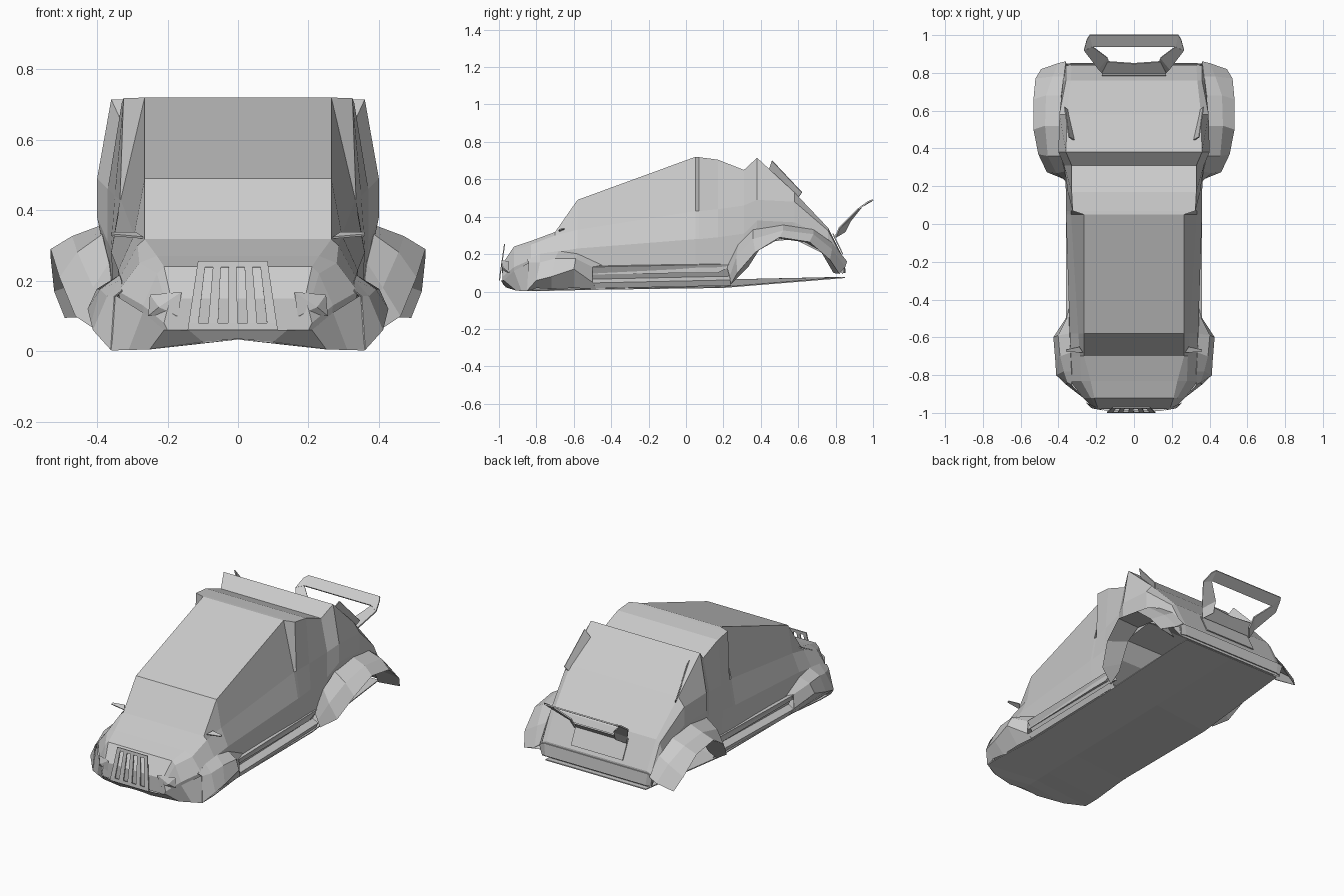
import bpy
import bmesh
from mathutils import Vector

default_cube = bpy.data.objects.get("Cube")
if default_cube:
    bpy.data.objects.remove(default_cube, do_unlink=True)

# Single plain paint colour
grey_paint = bpy.data.materials.new("plain_grey")
grey_paint.use_nodes = True
grey_colour = (0.6, 0.6, 0.6, 1)
grey_paint.diffuse_color = grey_colour
grey_paint.node_tree.nodes["Principled BSDF"].inputs["Base Color"].default_value = grey_colour


def finish(name, mesh_builder, mirrored=True, thickness=0.0):
    """Turn a bmesh into a flat shaded object with optional mirror and thickness."""
    bmesh.ops.recalc_face_normals(mesh_builder, faces=mesh_builder.faces)
    mesh = bpy.data.meshes.new(name)
    mesh_builder.to_mesh(mesh)
    mesh_builder.free()
    mesh.materials.append(grey_paint)
    part = bpy.data.objects.new(name, mesh)
    bpy.context.collection.objects.link(part)
    if thickness:
        solid = part.modifiers.new("thickness", "SOLIDIFY")
        solid.thickness = thickness
        solid.offset = 0
    if mirrored:
        mirror = part.modifiers.new("mirror", "MIRROR")
        mirror.use_clip = True
    return part


def skin(name, rows, mirrored=True, thickness=0.0, caps=False, holes=()):
    """Join rows of points with quads; holes lists the (row, column) cells left open."""
    builder = bmesh.new()
    grid = [[builder.verts.new(point) for point in row] for row in rows]
    for r, (row, following) in enumerate(zip(grid, grid[1:])):
        for c in range(len(row) - 1):
            if (r, c) not in holes:
                builder.faces.new((row[c], row[c + 1], following[c + 1], following[c]))
    if caps:
        builder.faces.new(grid[0])
        builder.faces.new(grid[-1])
    return finish(name, builder, mirrored, thickness)


def panel(name, points, mirrored=True, thickness=0.006):
    """Make one flat polygon."""
    builder = bmesh.new()
    builder.faces.new([builder.verts.new(point) for point in points])
    return finish(name, builder, mirrored, thickness)


def body_section(y, *outline):
    """Half section: roof centre, roof edge, belt, side, sill and underside centre."""
    roof_height = outline[0][1]
    sill_height = outline[-1][1]
    return ([(0, y, roof_height)] + [(x, y, z) for x, z in outline]
            + [(0, y, sill_height)])


# Body shell, from the nose to the tail; raised sills leave the rear arches open
body_sections = [
    body_section(-0.98, (.19, .15), (.20, .12), (.21, .08), (.20, .06)),
    body_section(-0.92, (.21, .24), (.23, .22), (.27, .13), (.26, .06)),
    body_section(-0.83, (.23, .27), (.28, .25), (.34, .17), (.32, .07)),
    body_section(-0.70, (.265, .318), (.285, .30), (.335, .21), (.33, .08)),
    body_section(-0.58, (.265, .49), (.295, .33), (.34, .23), (.34, .09)),
    body_section(0.05, (.265, .72), (.333, .43), (.36, .28), (.35, .10)),
    body_section(0.07, (.325, .718), (.335, .43), (.36, .28), (.35, .10)),
    body_section(0.17, (.33, .705), (.35, .44), (.36, .29), (.35, .10)),
    body_section(0.31, (.33, .65), (.37, .46), (.37, .31), (.36, .17)),
    body_section(0.38, (.36, .715), (.40, .49), (.40, .38), (.375, .26)),
    body_section(0.58, (.355, .53), (.395, .48), (.395, .37), (.38, .28)),
    body_section(0.76, (.335, .34), (.36, .325), (.375, .28), (.365, .19)),
    body_section(0.84, (.33, .18), (.36, .17), (.37, .14), (.36, .09)),
]
skin("body_shell", body_sections, caps=True)

# Floor tray, a shallow vee that flattens and rises toward the tail
floor_edge = [(.10, -.965, .026), (.25, -.91, .008), (.36, -.85, .005), (.36, -.75, .006),
              (.34, -.5, .012), (.35, .2, .022), (.33, .85, .075)]
skin("floor_tray", [[(0, y, .035 + (y + 1) * .022), (x, y, z)]
                    for x, y, z in floor_edge], thickness=0.006)

# Front chin, sloping from the nose and corners back under to the tray
skin("front_chin", [
    [(0, -.99, .06), (.14, -.99, .06), (.21, -.975, .06), (.27, -.92, .11), (.35, -.83, .16)],
    [(0, -.975, .035), (.10, -.965, .026), (.25, -.91, .006), (.31, -.88, .005),
     (.36, -.85, .005)],
])

# Faceted wheel arch flares
front_inner = [(.33, -.85, .17), (.33, -.78, .20), (.335, -.68, .215),
               (.34, -.58, .20), (.345, -.45, .14)]
front_ridge = [(.35, -.84, .155), (.37, -.78, .155), (.39, -.70, .175),
               (.40, -.59, .175), (.355, -.50, .13)]
front_outer = [(.36, -.85, .005), (.41, -.80, .06), (.415, -.72, .08),
               (.425, -.60, .12), (.36, -.50, .05)]
front_return = [(.35, -.84, .005), (.36, -.80, .02), (.35, -.72, .015),
                (.35, -.60, .02), (.345, -.48, .015)]
skin("front_flare", [front_inner, front_ridge, front_outer, front_return], thickness=0.004)

rear_inner = [(.35, .22, .13), (.365, .28, .25), (.385, .36, .33), (.39, .52, .355),
              (.385, .68, .33), (.37, .78, .26), (.36, .86, .16)]
rear_ridge = [(.36, .235, .08), (.41, .27, .18), (.455, .36, .28), (.47, .52, .325),
              (.465, .68, .305), (.43, .78, .225), (.40, .85, .13)]
rear_outer = [(.37, .24, .04), (.46, .275, .10), (.505, .37, .21), (.53, .50, .29),
              (.53, .66, .265), (.52, .77, .17), (.49, .82, .095)]
rear_return = [(.36, .30, .10), (.37, .33, .13), (.38, .40, .24), (.39, .50, .285),
               (.39, .64, .265), (.38, .72, .22), (.37, .79, .10)]
skin("rear_flare", [rear_inner, rear_ridge, rear_outer, rear_return], thickness=0.004)

# Undercut side skirt with a low ledge
skirt_outline = [(.345, .14), (.36, .135), (.325, .07), (.36, .05), (.345, .02)]
skin("side_skirt", [[(x, y, z + rise) for x, z in skirt_outline]
                    for y, rise in ((-.5, -.004), (.24, .012))])

# Engine cover intakes
panel("cover_intake", [(.345, .46, .70), (.368, .62, .53), (.35, .60, .50), (.31, .44, .64)])

# Small door mirrors
panel("door_mirror", [(.27, -.68, .322), (.36, -.675, .330), (.36, -.665, .335), (.29, -.65, .335)])

# Grille plate with four open slots
grille_rows = []
for height, lean in ((.06, -.997), (.08, -.995), (.238, -.972), (.255, -.97)):
    narrowing = (height - .06) * .15
    half_width = .128 - narrowing
    grille_rows.append([(-.015 + half_width * (column / 4.5 - 1), lean, height)
                        for column in range(10)])
slots = [(1, column) for column in (1, 3, 5, 7)]
skin("grille", grille_rows, mirrored=False, thickness=0.006, holes=slots)

# Shallow faceted headlamps
lamp = bmesh.new()
lamp_centre = Vector((.21, -.965, .13))
lamp_corners = [lamp.verts.new(lamp_centre + Vector((dx, dx * .45, dz)))
                for dx, dz in ((-.05, .038), (-.04, -.03), (.045, -.03), (.04, .03))]
lamp_tip = lamp.verts.new(lamp_centre + Vector((.015, -.01, -.005)))
for start, end in zip(lamp_corners, lamp_corners[1:] + lamp_corners[:1]):
    lamp.faces.new((start, end, lamp_tip))
lamp.faces.new(lamp_corners)
finish("headlamp", lamp)

# Rear wing: open frame of blade, struts and foot bar
skin("wing_blade", [
    [(0, .94, .455), (.22, .94, .455), (.265, .92, .44)],
    [(0, 1.0, .49), (.235, 1.0, .49), (.25, .975, .48)],
], thickness=0.008)
skin("wing_strut", [
    [(.22, .94, .455), (.265, .92, .44)],
    [(.14, .88, .38), (.19, .82, .34)],
    [(.13, .85, .32), (.17, .80, .29)],
], thickness=0.008)
skin("wing_foot_bar", [
    [(0, .80, .30), (.17, .80, .30)],
    [(0, .85, .345), (.14, .86, .35)],
], thickness=0.008)

# Number plate recess and rear valance
panel("rear_plate", [(0, .785, .31), (.17, .785, .31), (.17, .838, .20), (0, .838, .20)])
skin("rear_valance", [
    [(0, .845, .17), (.34, .845, .17), (.37, .85, .16)],
    [(0, .85, .10), (.33, .85, .10), (.36, .84, .10)],
], thickness=0.006)
